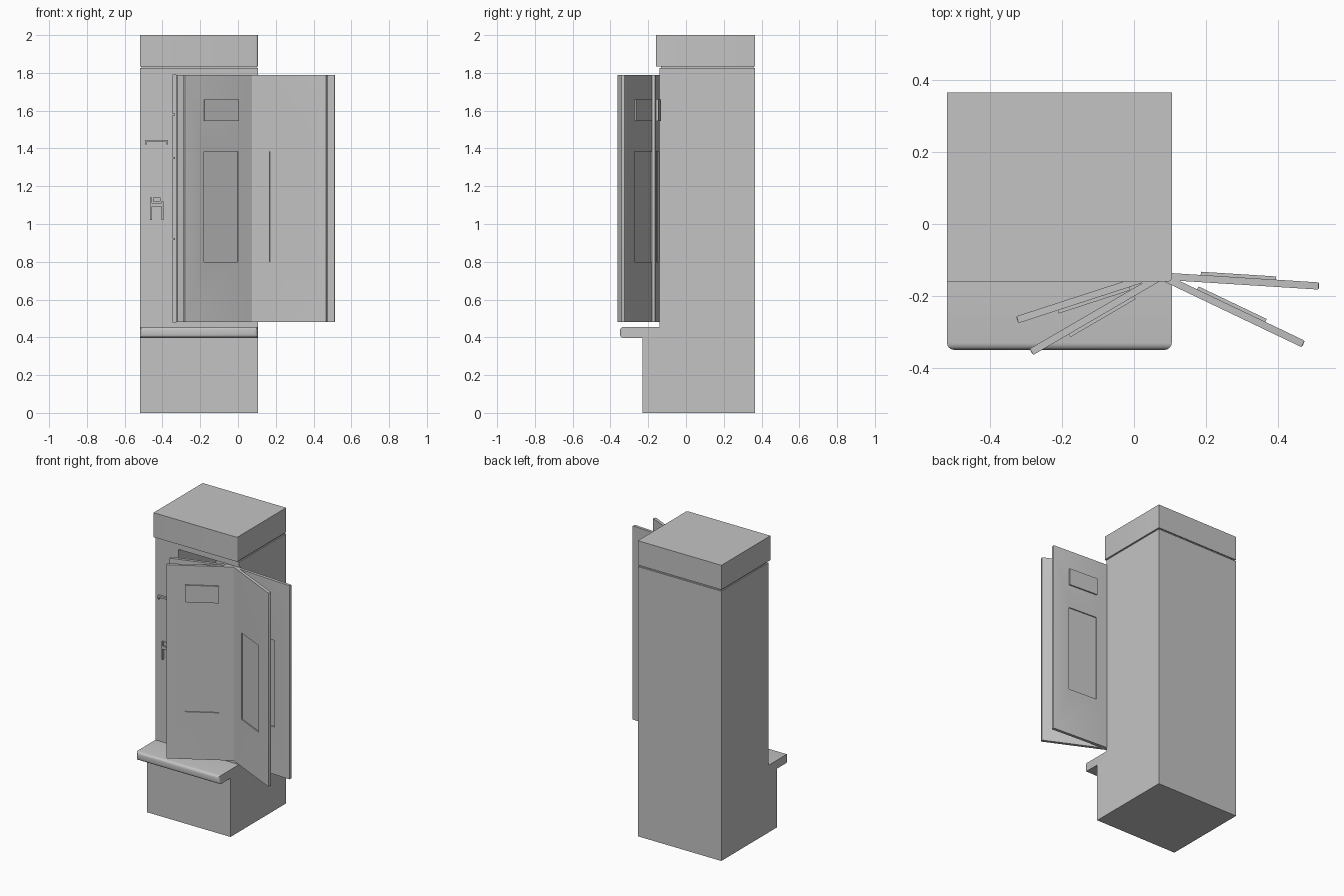
import bpy
import bmesh
from math import radians
from mathutils import Matrix, Vector

cube = bpy.data.objects.get("Cube")
if cube:
    bpy.data.objects.remove(cube, do_unlink=True)

GREY = (0.55, 0.55, 0.55, 1)
mat = bpy.data.materials.new("plain grey")
mat.use_nodes = True
mat.diffuse_color = GREY
mat.node_tree.nodes["Principled BSDF"].inputs["Base Color"].default_value = GREY


def box(name, x, y, z):
    """Box from its (low, high) range on each axis."""
    bm = bmesh.new()
    bmesh.ops.create_cube(bm, size=1)
    for v in bm.verts:
        v.co = Vector([r[0] if c < 0 else r[1] for c, r in zip(v.co, (x, y, z))])
    mesh = bpy.data.meshes.new(name)
    bm.to_mesh(mesh)
    bm.free()
    mesh.materials.append(mat)
    obj = bpy.data.objects.new(name, mesh)
    bpy.context.collection.objects.link(obj)
    return obj


def activate(obj):
    bpy.ops.object.select_all(action='DESELECT')
    obj.select_set(True)
    bpy.context.view_layer.objects.active = obj


def cut(obj, x, y, z):
    """Cut a box-shaped recess out of an object."""
    cutter = box("cutter", x, y, z)
    cutter.hide_render = True
    mod = obj.modifiers.new("recess", 'BOOLEAN')
    mod.operation = 'DIFFERENCE'
    mod.solver = 'EXACT'
    mod.object = cutter
    activate(obj)
    bpy.ops.object.modifier_apply(modifier=mod.name)
    bpy.data.objects.remove(cutter, do_unlink=True)


def round_edges(obj, pick, width, segments=4):
    """Bevel the edges whose two ends both pass the test, then smooth."""
    bm = bmesh.new()
    bm.from_mesh(obj.data)
    edges = [e for e in bm.edges if all(pick(v.co) for v in e.verts)]
    bmesh.ops.bevel(bm, geom=edges, offset=width, segments=segments,
                    profile=0.5, affect='EDGES')
    bm.to_mesh(obj.data)
    bm.free()
    activate(obj)
    bpy.ops.object.shade_smooth_by_angle(angle=radians(40))


LEFT, RIGHT, BACK, FRONT = -0.52, 0.105, 0.365, -0.14
WIDE = (LEFT, RIGHT)

# Plinth, cabinet with an open compartment, neck and cap
box("plinth", WIDE, (-0.23, BACK), (0, 0.4))
cabinet = box("cabinet", WIDE, (FRONT, BACK), (0.4, 1.825))
cut(cabinet, (-0.347, 0.07), (-0.3, 0.26), (0.48, 1.79))
box("neck", (LEFT + 0.008, RIGHT - 0.008), (FRONT + 0.008, BACK - 0.008), (1.82, 1.84))
cap = box("cap", WIDE, (-0.16, BACK), (1.835, 2))
round_edges(cap, lambda c: c.y < 0 and c.x > 0, 0.01)

# Ledge with a rounded front
ledge = box("ledge", WIDE, (-0.35, FRONT), (0.397, 0.455))
round_edges(ledge, lambda c: c.y < -0.3, 0.02)

# Catches on the left side of the compartment
for z in (0.92, 1.35, 1.58):
    box("catch", (-0.35, -0.333), (FRONT - 0.006, FRONT + 0.02), (z - 0.006, z + 0.006))

# Handle bar and latch on the front
PROUD = (FRONT - 0.015, FRONT + 0.005)
box("handle_bar", (-0.493, -0.37), PROUD, (1.433, 1.445))
for x in (-0.493, -0.378):
    box("handle_end", (x, x + 0.008), PROUD, (1.42, 1.435))
box("latch_bar", (-0.465, -0.395), PROUD, (1.092, 1.112))
for x in (-0.465, -0.405):
    box("latch_leg", (x, x + 0.01), PROUD, (1.02, 1.14 if x < -0.45 else 1.12))
box("latch_button", (-0.45, -0.41), PROUD, (1.118, 1.14))


def leaf(name, hinge, length, degrees, side):
    """Hinged display leaf; side is the local y sign of its label face."""
    half = 0.01
    panel = box(name, (0, length), (-half, half), (0.48, 1.79))
    for low, high in ((-0.05, -0.003), (0.003, 0.05)):
        cut(panel, (0.09, 0.3), (low, high), (0.8, 1.385))
    round_edges(panel, lambda c: c.x > length - 0.001, 0.004, 3)
    faces = sorted((side * (half - 0.002), side * (half + 0.009)))
    label = box(name + "_label", (0.09, 0.3), faces, (1.545, 1.66))
    place = Matrix.Translation((hinge[0], hinge[1], 0)) @ Matrix.Rotation(radians(degrees), 4, 'Z')
    for part in (panel, label):
        part.data.transform(place)


# Four leaves fanned around the hinge, all with the label on the same side
leaf("inner_right_leaf", (0.07, -0.138), 0.415, 180 + 18, 1)
leaf("outer_right_leaf", (0.073, -0.147), 0.415, 180 + 30.2, 1)
leaf("outer_left_leaf", (0.09, -0.152), 0.422, -25.5, 1)
leaf("inner_left_leaf", (0.095, -0.146), 0.42, -3.6, 1)
box("hinge_post", (0.07, 0.1), (-0.158, FRONT + 0.005), (0.48, 1.79))
